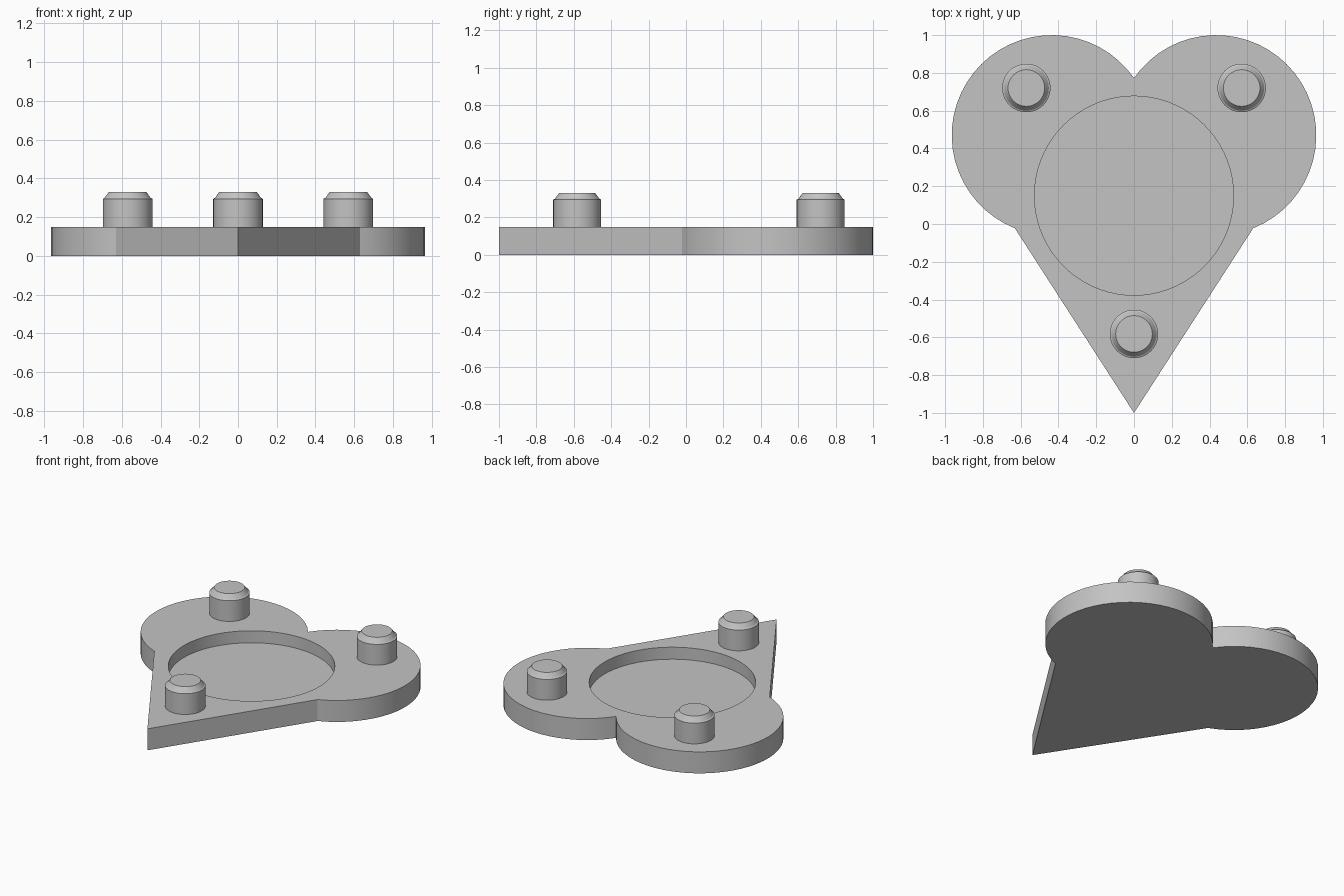
import bpy, bmesh, math

if "Cube" in bpy.data.objects:
    bpy.data.objects.remove(bpy.data.objects["Cube"])

PLATE_TOP, POCKET_FLOOR = 0.15, 0.066

grey = bpy.data.materials.new("light_grey")
grey.diffuse_color = (0.55, 0.55, 0.55, 1)
grey.use_nodes = True
grey.node_tree.nodes["Principled BSDF"].inputs["Base Color"].default_value = grey.diffuse_color


def make_object(name, bm):
    bmesh.ops.recalc_face_normals(bm, faces=bm.faces)
    mesh = bpy.data.meshes.new(name)
    bm.to_mesh(mesh)
    bm.free()
    mesh.materials.append(grey)
    obj = bpy.data.objects.new(name, mesh)
    bpy.context.collection.objects.link(obj)
    return obj


def activate(obj):
    bpy.ops.object.select_all(action='DESELECT')
    obj.select_set(True)
    bpy.context.view_layer.objects.active = obj


def prism(name, points, z0, z1):
    bm = bmesh.new()
    face = bm.faces.new([bm.verts.new((x, y, z0)) for x, y in points])
    top = bmesh.ops.extrude_face_region(bm, geom=[face])["geom"]
    verts = [v for v in top if isinstance(v, bmesh.types.BMVert)]
    bmesh.ops.translate(bm, verts=verts, vec=(0, 0, z1 - z0))
    return make_object(name, bm)


def arc(cx, cy, r, a0, a1, steps):
    angles = [math.radians(a0 + (a1 - a0) * i / steps) for i in range(steps + 1)]
    return [(cx + r * math.cos(a), cy + r * math.sin(a)) for a in angles]


# Heart plate: straight sides to the tip, a round lobe on each side
lobe = arc(0.435, 0.47, 0.53, -68.3, 145.15, 32)
lobe[-1] = (0, lobe[-1][1])
left_lobe = [(-x, y) for x, y in reversed(lobe[:-1])]
plate = prism("heart_plate", [(0, -1)] + lobe + left_lobe, 0, PLATE_TOP)

# Round pocket sunk into the plate
cutter = prism("pocket_cutter", arc(0, 0.15, 0.527, 0, 360, 72)[:-1], POCKET_FLOOR, 0.3)
cut = plate.modifiers.new("pocket", 'BOOLEAN')
cut.operation = 'DIFFERENCE'
cut.solver = 'EXACT'
cut.object = cutter
activate(plate)
bpy.ops.object.modifier_apply(modifier=cut.name)
bpy.data.objects.remove(cutter)
bpy.ops.object.shade_smooth_by_angle(angle=math.radians(20))

# Pins: upright cylinders with a small ledge and a tapered top
PIN_PROFILE = [(0.128, PLATE_TOP), (0.128, 0.295), (0.119, 0.30), (0.097, 0.33)]


def pin(name, x, y, sides=48):
    bm = bmesh.new()
    rings = [[bm.verts.new((px, py, z)) for px, py in arc(x, y, r, 0, 360, sides)[:-1]]
             for r, z in PIN_PROFILE]
    for low, high in zip(rings, rings[1:]):
        for i in range(sides):
            j = (i + 1) % sides
            bm.faces.new((low[i], low[j], high[j], high[i]))
    bm.faces.new(rings[-1])
    obj = make_object(name, bm)
    activate(obj)
    bpy.ops.object.shade_smooth_by_angle(angle=math.radians(20))


pin("pin_left", -0.57, 0.72)
pin("pin_right", 0.57, 0.72)
pin("pin_tip", 0, -0.582)
